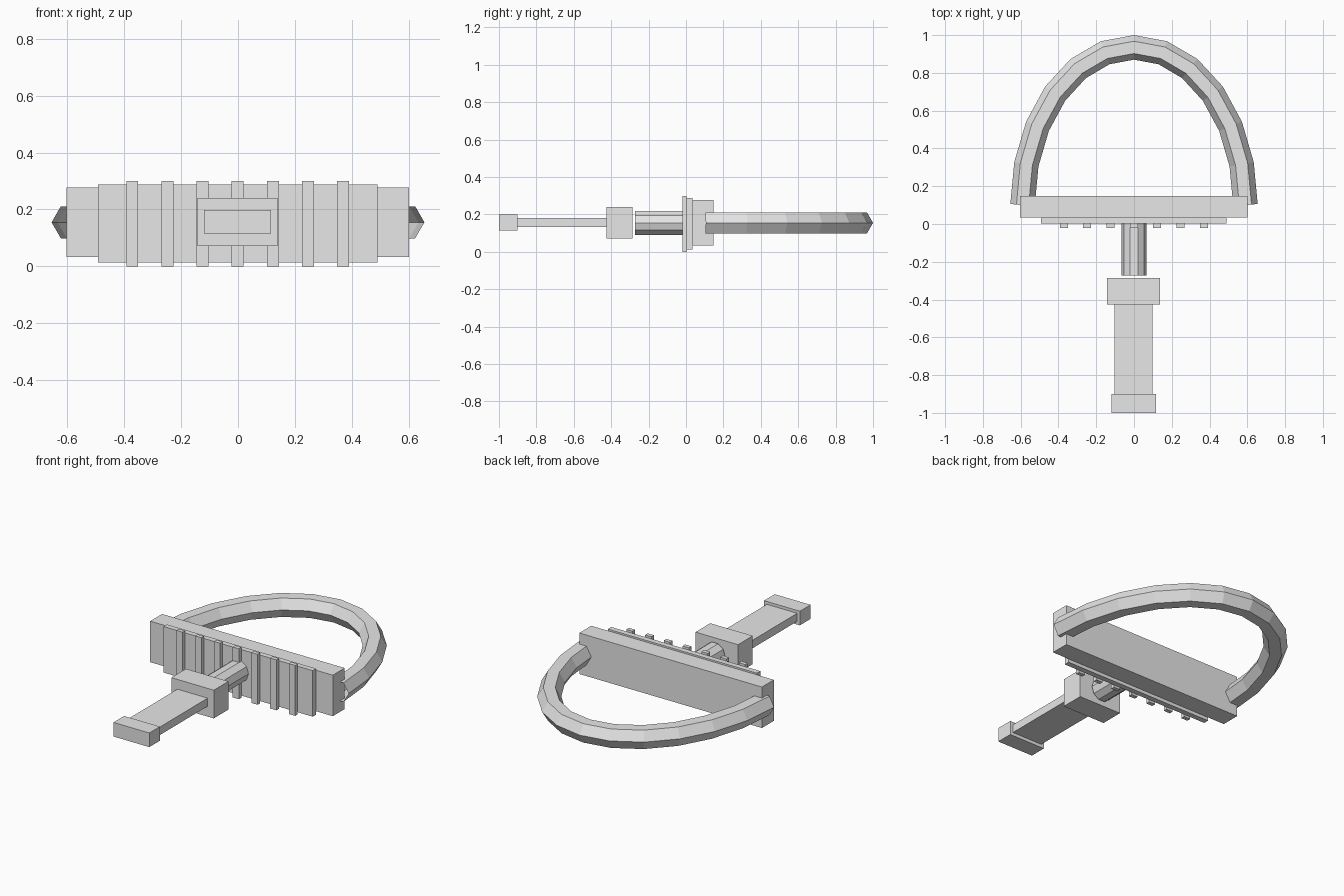
import bpy, bmesh
from math import sin, cos, pi
from mathutils import Vector

cube = bpy.data.objects.get("Cube")
if cube:
    bpy.data.objects.remove(cube, do_unlink=True)

grey = bpy.data.materials.new("plain_grey")
grey.use_nodes = True
grey.diffuse_color = (0.8, 0.8, 0.8, 1)
grey.node_tree.nodes["Principled BSDF"].inputs["Base Color"].default_value = (0.8, 0.8, 0.8, 1)

MID_Z = 0.155


def finish(name, bm):
    mesh = bpy.data.meshes.new(name)
    bm.to_mesh(mesh)
    bm.free()
    mesh.materials.append(grey)
    obj = bpy.data.objects.new(name, mesh)
    bpy.context.collection.objects.link(obj)
    return obj


def box(name, x, y, z):
    """Box from its (low, high) range on each axis."""
    bm = bmesh.new()
    bmesh.ops.create_cube(bm, size=1)
    for v in bm.verts:
        v.co = [r[0] if c < 0 else r[1] for c, r in zip(v.co, (x, y, z))]
    return finish(name, bm)


def tube(name, path, radius, sides):
    """Open faceted tube swept along a path in the horizontal plane."""
    bm = bmesh.new()
    rings = []
    for i, p in enumerate(path):
        along = (path[min(i + 1, len(path) - 1)] - p).normalized() + (p - path[max(i - 1, 0)]).normalized()
        out = Vector((along.y, -along.x, 0)).normalized()
        rings.append([bm.verts.new(p + radius * (out * cos(a) + Vector((0, 0, sin(a)))))
                      for a in (2 * pi * k / sides for k in range(sides))])
    for a, b in zip(rings, rings[1:]):
        for k in range(sides):
            n = (k + 1) % sides
            bm.faces.new((a[k], a[n], b[n], b[k]))
    bmesh.ops.recalc_face_normals(bm, faces=bm.faces)
    return finish(name, bm)


# Back plate, front plate and its vertical ribs
box("back_plate", (-0.603, 0.6), (0.035, 0.147), (0.033, 0.277))
box("front_plate", (-0.492, 0.49), (0.003, 0.035), (0.013, 0.287))
for i in range(-3, 4):
    x = i * 0.1235 - 0.001
    box("rib", (x - 0.021, x + 0.021), (-0.02, 0.004), (0, 0.3))

# Curved hoop behind the plate
hoop = [Vector((0.59 * cos(a), 0.1 + 0.835 * sin(a), MID_Z))
        for a in (pi * k / 12 for k in range(13))]
tube("hoop", hoop, 0.065, 6)

# Stem, collar, flat shaft and end block
tube("stem", [Vector((0, -0.273, MID_Z)), Vector((0, 0.01, MID_Z))], 0.067, 10)
box("collar", (-0.142, 0.138), (-0.425, -0.287), (0.072, 0.24))
box("shaft", (-0.102, 0.098), (-0.91, -0.42), (0.134, 0.182))
box("end_block", (-0.12, 0.116), (-1, -0.9), (0.115, 0.199))
